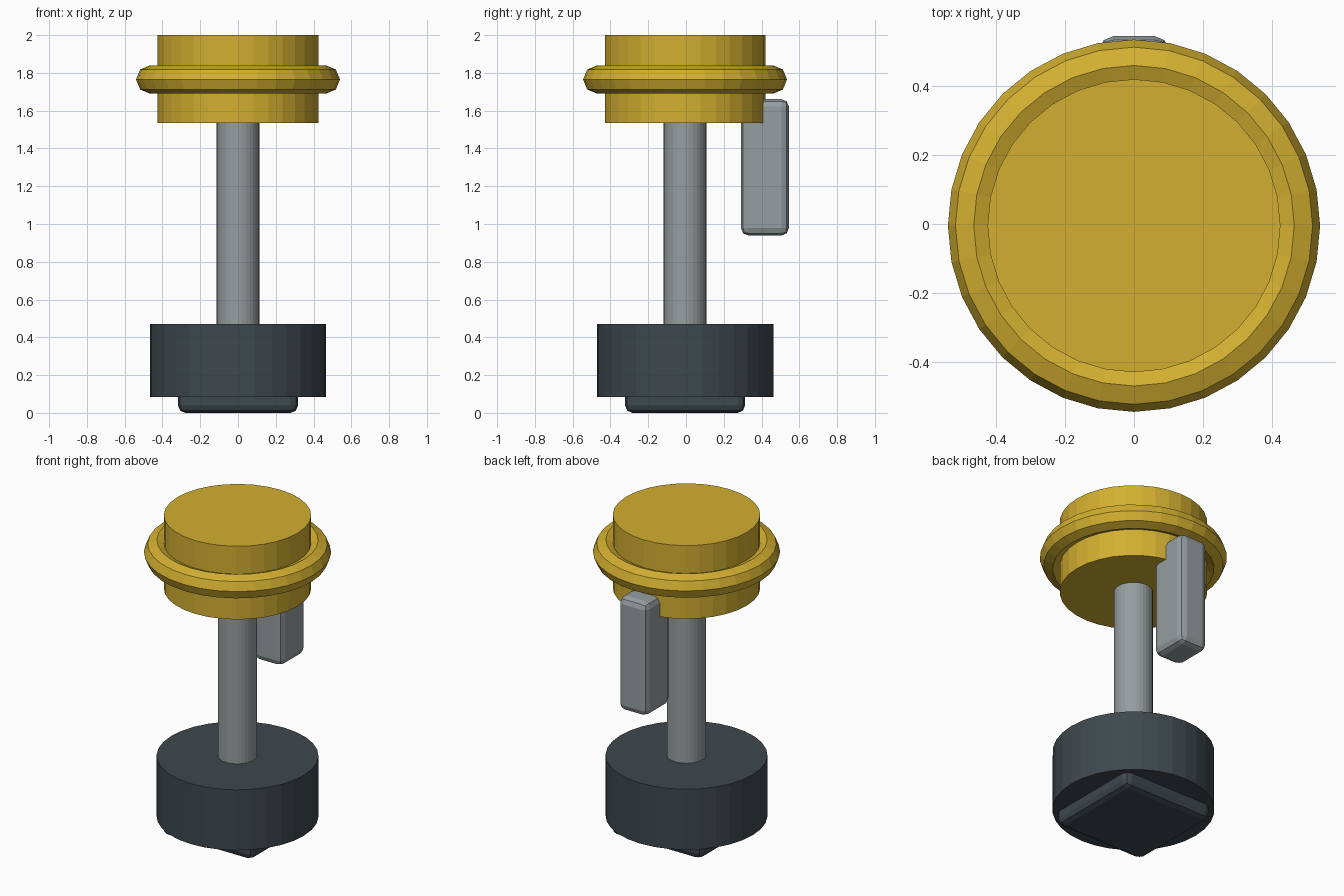
import bpy, math

if "Cube" in bpy.data.objects:
    bpy.data.objects.remove(bpy.data.objects["Cube"])

CY = -0.005  # axis of the turned parts


def material(name, rgb):
    m = bpy.data.materials.new(name)
    m.diffuse_color = (*rgb, 1.0)
    m.use_nodes = True
    m.node_tree.nodes["Principled BSDF"].inputs["Base Color"].default_value = m.diffuse_color
    return m


gold = material("gold", (0.65, 0.43, 0.03))
grey = material("steel grey", (0.305, 0.342, 0.352))
dark = material("dark slate", (0.048, 0.065, 0.075))


def finish(name, mat):
    ob = bpy.context.object
    ob.name = name
    ob.data.materials.append(mat)
    return ob


def cylinder(name, radius, z0, z1, mat):
    bpy.ops.mesh.primitive_cylinder_add(vertices=32, radius=radius, depth=z1 - z0,
                                        location=(0, CY, (z0 + z1) / 2))
    return finish(name, mat)


def rounded_box(name, lo, hi, bevel, mat):
    bpy.ops.mesh.primitive_cube_add(size=1, location=[(a + b) / 2 for a, b in zip(lo, hi)])
    ob = finish(name, mat)
    ob.scale = [b - a for a, b in zip(lo, hi)]
    bpy.ops.object.transform_apply(location=False, rotation=False, scale=True)
    mod = ob.modifiers.new("rounding", "BEVEL")
    mod.width = bevel
    mod.segments = 2
    return ob


# Base with a square foot underneath
rounded_box("foot", (-0.318, CY - 0.318, 0), (0.318, CY + 0.318, 0.3), 0.04, dark)
cylinder("base", 0.467, 0.085, 0.47, dark)

# Central rod
cylinder("rod", 0.113, 0.4, 1.6, grey)

# Cap with a ring around it
cylinder("cap", 0.425, 1.534, 2.0, gold)
bpy.ops.mesh.primitive_torus_add(major_segments=32, minor_segments=8, major_radius=0.465,
                                 minor_radius=0.075, location=(0, CY, 1.765))
finish("cap_ring", gold)

# Side lever at the back of the cap
rounded_box("lever", (-0.1, 0.291, 0.939), (0.1, 0.545, 1.661), 0.04, grey)
